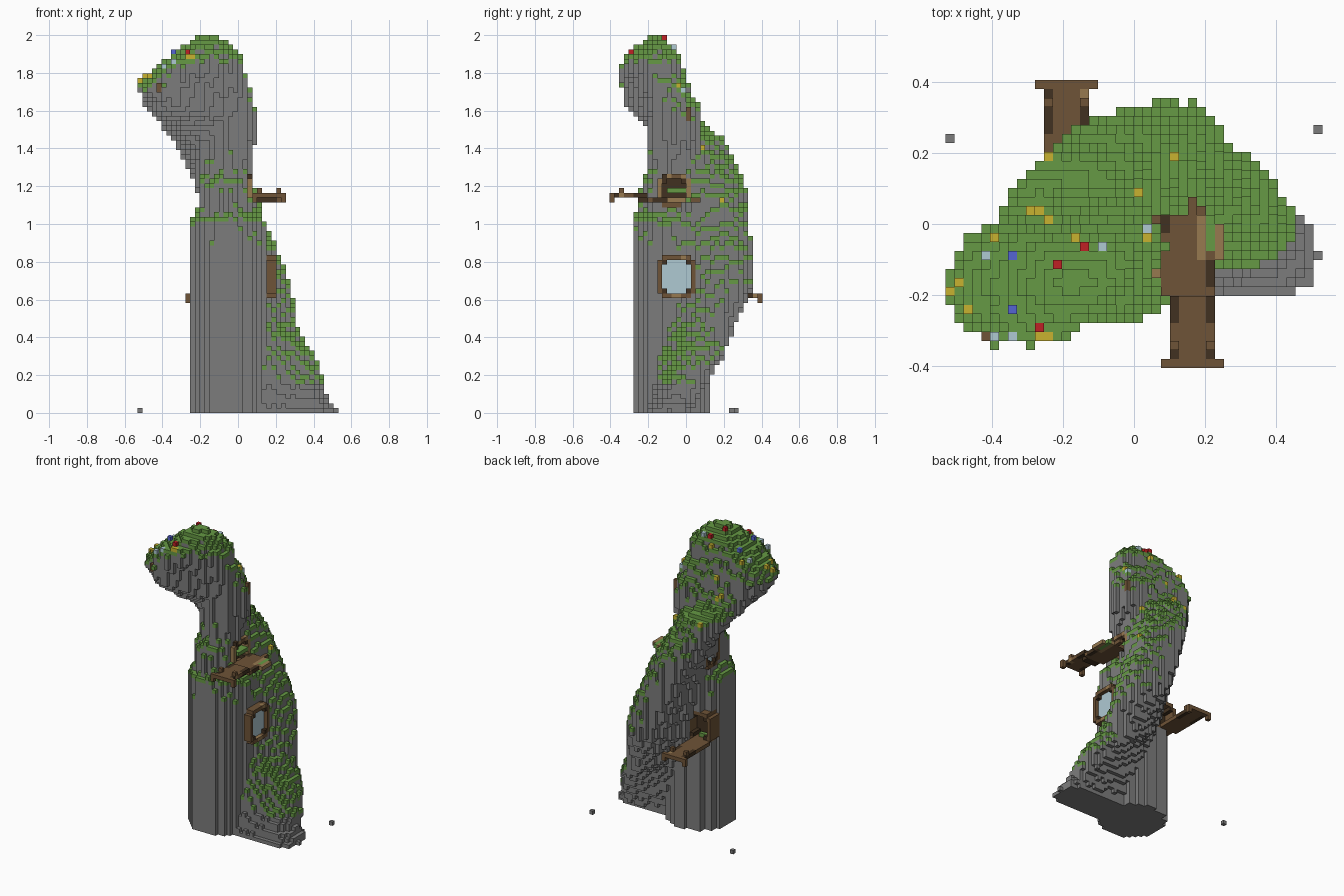
import bpy, bmesh, math, random
from mathutils import Vector

random.seed(4)
if "Cube" in bpy.data.objects:
    bpy.data.objects.remove(bpy.data.objects["Cube"])

V = 2 / 79  # edge of one block

COLOURS = {
    "rock": (.204, .204, .204), "moss": (.132, .32, .058), "wood": (.158, .087, .038),
    "dark_wood": (.053, .031, .015), "light_wood": (.31, .193, .081),
    "glass": (.43, .585, .65), "yellow_petal": (.58, .45, .03),
    "red_petal": (.52, .014, .018), "blue_petal": (.09, .13, .65),
}
NAMES = list(COLOURS)
MATERIALS = []
for name, rgb in COLOURS.items():
    m = bpy.data.materials.new(name)
    m.use_nodes = True
    m.diffuse_color = (*rgb, 1)
    m.node_tree.nodes["Principled BSDF"].inputs["Base Color"].default_value = (*rgb, 1)
    MATERIALS.append(m)

# Sections of the spire: height, core centre and radius, ridge tip centre and radius
SECTIONS = [
    (0, -.05, -.083, .203, .42, -.09, .11),
    (.1, -.05, -.083, .203, .36, -.04, .11),
    (.2, -.05, -.083, .203, .32, .02, .12),
    (.3, -.05, -.083, .203, .28, .06, .13),
    (.38, -.05, -.083, .203, .21, .08, .14),
    (.5, -.05, -.083, .203, .16, .13, .14),
    (.66, -.05, -.083, .203, .125, .195, .15),
    (.88, -.05, -.083, .203, .05, .195, .15),
    (1.02, -.06, -.085, .19, 0, .19, .14),
    (1.08, -.065, -.095, .15, -.02, .185, .14),
    (1.2, -.07, -.095, .14, -.07, .17, .145),
    (1.3, -.065, -.07, .13, -.115, .12, .145),
    (1.45, -.045, -.06, .13, -.2, .05, .15),
    (1.55, -.045, -.06, .13, -.27, -.09, .15),
    (1.62, -.045, -.07, .13, -.33, -.15, .16),
    (1.72, -.06, -.1, .12, -.36, -.17, .17),
    (1.8, -.075, -.13, .11, -.3, -.175, .17),
    (1.87, -.08, -.14, .11, -.24, -.18, .15),
    (1.93, -.11, -.15, .09, -.2, -.17, .1),
    (1.975, -.13, -.16, .05, -.18, -.17, .05),
    (2, -.14, -.16, .02, -.17, -.17, .02),
]


def section(z):
    for a, b in zip(SECTIONS, SECTIONS[1:]):
        if z <= b[0]:
            t = (z - a[0]) / (b[0] - a[0])
            return [p + (q - p) * t for p, q in zip(a[1:], b[1:])]


def distance(x, y, s):
    """Signed distance to a round core joined to a ridge reaching out to its tip."""
    cx, cy, r, tx, ty, w = s
    dx, dy = tx - cx, ty - cy
    t = ((x - cx) * dx + (y - cy) * dy) / (dx * dx + dy * dy)
    t = max(0, min(1, t))
    neck = min(r, w)
    ridge = math.hypot(x - cx - dx * t, y - cy - dy * t) - (neck + (w - neck) * t)
    return min(ridge, math.hypot(x - cx, y - cy) - r)


# Rock spire blocks, with slight roughness in each column
rock = {}
rough = {(i, j): random.uniform(-.009, .009) for i in range(-21, 21) for j in range(-16, 16)}
for k in range(79):
    s = section((k + .5) * V)
    for (i, j), bump in rough.items():
        if distance((i + .5) * V, (j + .5) * V, s) < bump:
            rock[i, j, k] = "rock"


def cells(x0, x1, y0, y1, z0, z1):
    r = [round(n / V) for n in (x0, x1, y0, y1, z0, z1)]
    return [(i, j, k) for i in range(r[0], r[1]) for j in range(r[2], r[3])
            for k in range(r[4], r[5])]


def fill(part, colour, *box):
    for c in cells(*box):
        rock.pop(c, None)
        part[c] = colour


def opening(axis, back, front, a0, a1, z0, z1, inner, sides="wood"):
    """Rounded wooden frame around a recessed panel."""
    part = {}
    lo, hi = sorted((back, front))
    box = (lo, hi, a0, a1, z0, z1) if axis == 0 else (a0, a1, lo, hi, z0, z1)
    block = cells(*box)
    u = 1 - axis
    limits = [(min(c[n] for c in block), max(c[n] for c in block)) for n in range(3)]
    deep = limits[axis][0 if back < front else 1]
    for c in block:
        across = min(c[u] - limits[u][0], limits[u][1] - c[u])
        up = min(c[2] - limits[2][0], limits[2][1] - c[2])
        if across + up == 0:
            continue
        rock.pop(c, None)
        if across == 1 and up == 1:
            part[c] = "dark_wood"
        elif across == 0:
            part[c] = sides
        elif up == 0:
            part[c] = random.choices(["wood", "dark_wood", "light_wood"], [8, 1, 1])[0]
        elif c[axis] == deep:
            part[c] = inner
    return part


# Windows and doors
parts = {
    "left_window": opening(0, .152, .203, -.152, .05, .62, .84, "glass"),
    "right_window": opening(0, -.152, -.203, -.076, .076, 1.09, 1.32, "glass"),
    "upper_door": opening(0, .0, .076, -.152, .025, 1.09, 1.27, "dark_wood", "light_wood"),
    "lower_door": opening(1, 0, .1, -.253, -.076, .608, .81, "dark_wood"),
}
fill(parts["upper_door"], "moss", .025, .076, -.1, 0, 1.165, 1.19)
fill(parts["lower_door"], "moss", -.203, -.152, .05, .076, .633, .658)

# Upper deck with a gangplank toward the front
deck = parts["upper_deck"] = {}
fill(deck, "wood", .076, .228, -.2, .025, 1.114, 1.14)
fill(deck, "wood", .152, .178, .025, .076, 1.114, 1.14)
fill(deck, "dark_wood", .076, .1, -.025, .025, 1.114, 1.14)
fill(deck, "dark_wood", .203, .228, -.178, -.1, 1.114, 1.14)
fill(deck, "dark_wood", .1, .203, -.253, -.2, 1.114, 1.14)
fill(deck, "light_wood", .178, .203, -.1, .025, 1.114, 1.14)
fill(deck, "moss", .203, .228, -.076, .025, 1.114, 1.14)
fill(deck, "light_wood", .228, .253, -.1, 0, 1.114, 1.14)
fill(deck, "wood", .1, .228, -.38, -.2, 1.14, 1.165)
fill(deck, "wood", .076, .253, -.405, -.38, 1.14, 1.165)
for x in (.1, .203):
    fill(deck, "dark_wood", x, x + V, -.38, -.33, 1.14, 1.165)
    fill(deck, "dark_wood", x, x + V, -.28, -.2, 1.14, 1.165)
    fill(deck, "wood", x, x + V, -.355, -.33, 1.165, 1.19)
for x in (.076, .228):
    fill(deck, "wood", x, x + V, -.405, -.38, 1.114, 1.165)
fill(deck, "light_wood", .203, .228, -.355, -.33, 1.14, 1.165)

# Lower deck with a gangplank toward the back
deck = parts["lower_deck"] = {}
fill(deck, "wood", -.253, -.126, .1, .38, .608, .633)
fill(deck, "wood", -.279, -.1, .38, .405, .608, .633)
for x in (-.253, -.152):
    fill(deck, "dark_wood", x, x + V, .25, .38, .608, .633)
    fill(deck, "wood", x, x + V, .33, .355, .633, .658)
for x in (-.279, -.126):
    fill(deck, "wood", x, x + V, .38, .405, .582, .633)
fill(deck, "light_wood", -.152, -.126, .355, .38, .608, .633)

# Moss on every upward facing ledge above the foot
solid = set(rock)
for part in parts.values():
    solid |= set(part)
for i, j, k in rock:
    if k > 5 and (i, j, k + 1) not in solid:
        rock[i, j, k] = "moss"

# Flowers standing on the moss
FLOWERS = {
    "yellow_petal": [(-.24, .18), (.105, .18), (0, .1), (-.29, .04), (-.27, .04), (-.24, .02),
                     (-.4, -.04), (-.16, -.04), (.03, -.04), (-.49, -.17), (-.51, -.2),
                     (-.46, -.23), (-.27, -.31), (-.24, -.31)],
    "red_petal": [(-.14, -.06), (-.22, -.12), (-.27, -.28)],
    "blue_petal": [(-.35, -.09), (-.33, -.23)],
    "glass": [(-.43, -.09), (-.08, -.06), (.05, -.01), (-.4, -.31), (-.35, -.31)],
}
for colour, spots in FLOWERS.items():
    for x, y in spots:
        i, j = math.floor(x / V), math.floor(y / V)
        column = [k for k in range(79) if (i, j, k) in rock]
        if column and column[-1] < 78:
            rock[i, j, column[-1] + 1] = colour
            solid.add((i, j, column[-1] + 1))


def stump(axis, across, z, tall, toward):
    """Bare wood in the outermost blocks of a side of the spire."""
    a, k0 = math.floor(across / V), math.floor(z / V)
    for k in range(k0, k0 + tall):
        row = [c for c in rock if c[1 - axis] == a and c[2] == k]
        if row:
            rock[max(row, key=lambda c: toward * c[axis])] = "wood"


# Stumps at the front of the head and on the left slope
stump(1, -.43, 1.71, 2, -1)
stump(0, .01, 1.56, 3, 1)
stump(0, .1, 1.55, 1, 1)

# Loose pebbles beside the foot
parts["right_pebble"] = {(-21, 9, 0): "rock"}
parts["left_pebble"] = {(20, 10, 0): "rock"}
parts["rock_spire"] = rock


def build(name, part):
    """Mesh the exposed faces of a set of coloured blocks."""
    bm = bmesh.new()
    points = {}
    for cell, colour in part.items():
        for axis, s in [(n, s) for n in range(3) for s in (0, 1)]:
            near = list(cell)
            near[axis] += 2 * s - 1
            if tuple(near) in solid:
                continue
            corners = []
            for a, b in ((0, 0), (1, 0), (1, 1), (0, 1)):
                p = list(cell)
                p[axis] += s
                p[(axis + 1) % 3] += a
                p[(axis + 2) % 3] += b
                p = tuple(p)
                if p not in points:
                    points[p] = bm.verts.new(Vector(p) * V)
                corners.append(points[p])
            face = bm.faces.new(corners if s else corners[::-1])
            face.material_index = NAMES.index(colour)
    mesh = bpy.data.meshes.new(name)
    bm.to_mesh(mesh)
    bm.free()
    for m in MATERIALS:
        mesh.materials.append(m)
    bpy.context.collection.objects.link(bpy.data.objects.new(name, mesh))


for name, part in parts.items():
    build(name, part)
